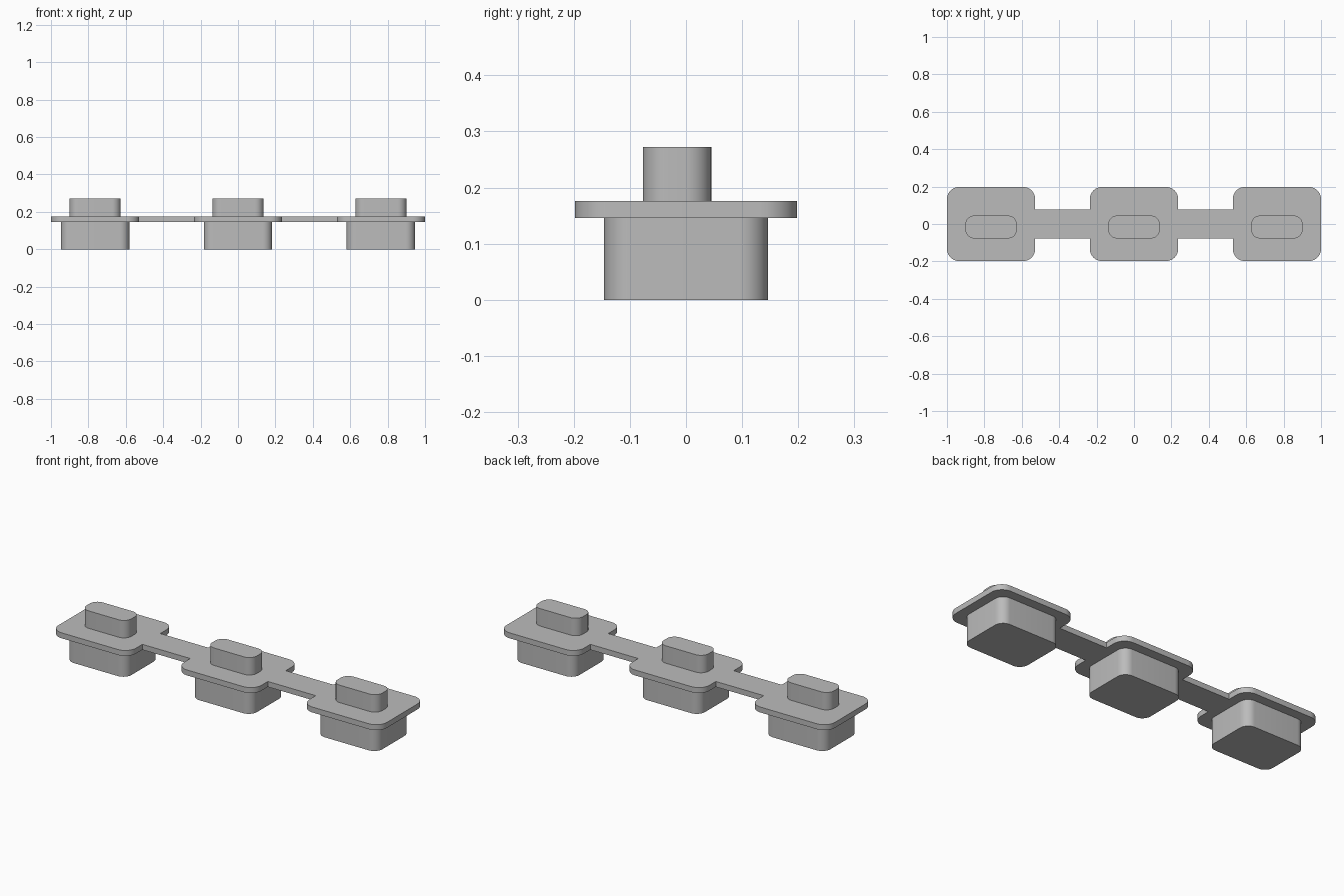
import bpy
import bmesh
from math import sin, cos, pi

cube = bpy.data.objects.get("Cube")
if cube:
    bpy.data.objects.remove(cube, do_unlink=True)

# Main dimensions
CENTRES = {"right": -0.764, "middle": 0.0, "left": 0.764}
PLATE_BOTTOM, PLATE_TOP, BUTTON_TOP = 0.146, 0.176, 0.272
HALF_X, HALF_Y, CORNER = 0.236, 0.198, 0.065
BRIDGE_HALF_Y = 0.078
STEPS = 10

grey = bpy.data.materials.new("plain_grey")
grey.use_nodes = True
colour = (0.5, 0.5, 0.5, 1)
grey.diffuse_color = colour
grey.node_tree.nodes["Principled BSDF"].inputs["Base Color"].default_value = colour


def arc(cx, cy, radius, start):
    """Quarter circle, counter-clockwise from the start angle."""
    angles = [start + pi / 2 * i / STEPS for i in range(STEPS + 1)]
    return [(cx + radius * cos(a), cy + radius * sin(a)) for a in angles]


def rounded_rectangle(cx, cy, hx, hy, radius):
    corners = [(1, 1), (-1, 1), (-1, -1), (1, -1)]
    points = []
    for i, (sx, sy) in enumerate(corners):
        points += arc(cx + sx * (hx - radius), cy + sy * (hy - radius), radius, i * pi / 2)
    return points


def extrude_outline(name, points, bottom, top):
    bm = bmesh.new()
    face = bm.faces.new([bm.verts.new((x, y, bottom)) for x, y in points])
    result = bmesh.ops.extrude_face_region(bm, geom=[face], use_keep_orig=True)
    verts = [g for g in result["geom"] if isinstance(g, bmesh.types.BMVert)]
    bmesh.ops.translate(bm, vec=(0, 0, top - bottom), verts=verts)
    bmesh.ops.recalc_face_normals(bm, faces=bm.faces)
    mesh = bpy.data.meshes.new(name)
    bm.to_mesh(mesh)
    bm.free()
    mesh.materials.append(grey)
    obj = bpy.data.objects.new(name, mesh)
    bpy.context.collection.objects.link(obj)
    bpy.ops.object.select_all(action="DESELECT")
    obj.select_set(True)
    bpy.context.view_layer.objects.active = obj
    bpy.ops.object.shade_smooth_by_angle(angle=pi / 6)
    return obj


# One flat web: three rounded plates joined by two narrow bridges
back_edge = []
for side in ("left", "middle", "right"):
    cx = CENTRES[side]
    if side != "left":
        back_edge.append((cx + HALF_X, BRIDGE_HALF_Y))
    for s, start in ((1, 0), (-1, pi / 2)):
        back_edge += arc(cx + s * (HALF_X - CORNER), HALF_Y - CORNER, CORNER, start)
    if side != "right":
        back_edge.append((cx - HALF_X, BRIDGE_HALF_Y))
front_edge = [(x, -y) for x, y in reversed(back_edge)]
extrude_outline("connecting_plate", back_edge + front_edge, PLATE_BOTTOM, PLATE_TOP)

# Key block below and contact button above each plate
for side, cx in CENTRES.items():
    extrude_outline(side + "_block",
                    rounded_rectangle(cx, 0, 0.183, 0.146, 0.05), 0, PLATE_BOTTOM)
    extrude_outline(side + "_button",
                    rounded_rectangle(cx, -0.016, 0.137, 0.061, 0.046), PLATE_TOP, BUTTON_TOP)
